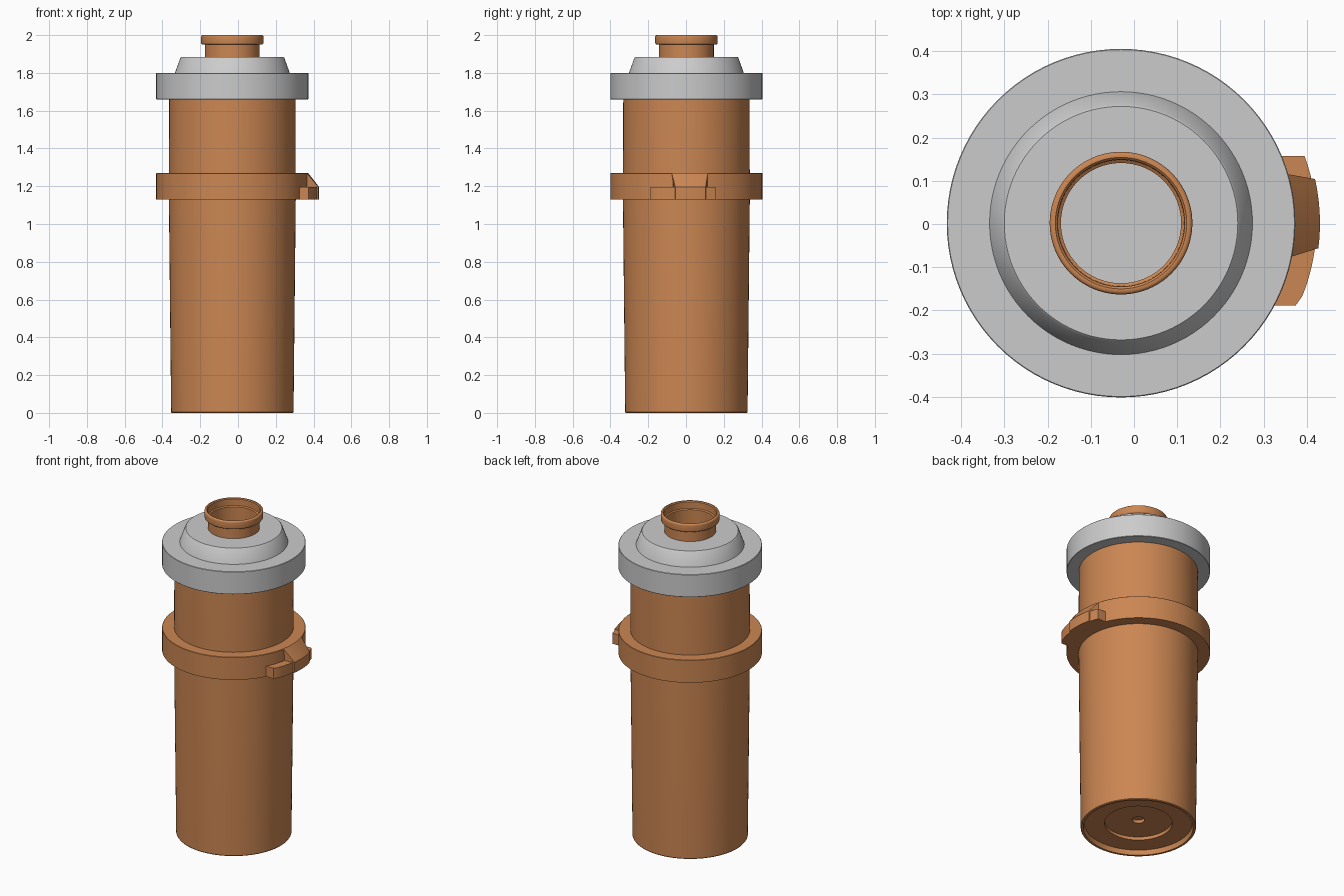
import bpy, bmesh, math

if "Cube" in bpy.data.objects:
    bpy.data.objects.remove(bpy.data.objects["Cube"])

CX, CY = -0.03, 0.002
SEG = 96

orange = bpy.data.materials.new("orange_plastic")
orange.diffuse_color = (0.60, 0.24, 0.085, 1)
orange.use_nodes = True
orange.node_tree.nodes["Principled BSDF"].inputs["Base Color"].default_value = orange.diffuse_color


def finish(name, bm, mat=None):
    bmesh.ops.remove_doubles(bm, verts=bm.verts, dist=1e-5)
    bmesh.ops.recalc_face_normals(bm, faces=bm.faces)
    me = bpy.data.meshes.new(name)
    bm.to_mesh(me)
    bm.free()
    ob = bpy.data.objects.new(name, me)
    bpy.context.collection.objects.link(ob)
    ob.location = (CX, CY, 0)
    if mat:
        me.materials.append(mat)
    bpy.ops.object.select_all(action='DESELECT')
    ob.select_set(True)
    bpy.context.view_layer.objects.active = ob
    bpy.ops.object.shade_smooth_by_angle(angle=math.radians(30))
    return ob


def lathe(name, profile, mat=None, closed=False):
    """Spin an (r, z) profile around the vertical axis."""
    bm = bmesh.new()
    vs = [bm.verts.new((r, 0, z)) for r, z in profile]
    pairs = list(zip(vs, vs[1:])) + ([(vs[-1], vs[0])] if closed else [])
    es = [bm.edges.new(p) for p in pairs]
    bmesh.ops.spin(bm, geom=vs + es, axis=(0, 0, 1), cent=(0, 0, 0),
                   angle=math.tau, steps=SEG)
    return finish(name, bm, mat)


def prism(bm, bottom, top):
    """Solid between two loops of equal length."""
    a = [bm.verts.new(p) for p in bottom]
    b = [bm.verts.new(p) for p in top]
    bm.faces.new(a[::-1])
    bm.faces.new(b)
    n = len(a)
    for i in range(n):
        bm.faces.new((a[i], a[(i + 1) % n], b[(i + 1) % n], b[i]))


# Tapered body with stepped recess underneath
lathe("body", [(0, 0.07), (0.035, 0.07), (0.035, 0.05), (0.19, 0.05), (0.19, 0.03),
               (0.303, 0.03), (0.308, 0), (0.321, 0), (0.324, 0.004),
               (0.336, 1.15), (0.334, 1.70), (0, 1.70)], orange)

# Collar around the body
lathe("collar", [(0.32, 1.13), (0.403, 1.13), (0.403, 1.268), (0.401, 1.27),
                 (0.32, 1.27)], orange, closed=True)

# Grey cap with raised cone and a well inside the neck
lathe("cap", [(0, 1.66), (0.401, 1.66), (0.403, 1.662), (0.403, 1.798), (0.401, 1.80),
              (0.304, 1.80), (0.275, 1.88), (0.270, 1.885), (0.143, 1.885),
              (0.143, 1.80), (0, 1.80)])

# Open neck with rounded lip
bead = [(0.156 + 0.009 * math.cos(a), z + 0.009 * math.sin(a))
        for z, a0 in ((1.959, -90), (1.991, 0))
        for a in [math.radians(a0 + 22.5 * k) for k in range(5)]]
lathe("neck", [(0.139, 1.79), (0.145, 1.79), (0.145, 1.95)] + bead +
      [(0.152, 2.0), (0.147, 1.995), (0.146, 1.955), (0.139, 1.95)], orange, closed=True)

# Latch: curved base plate following the collar
bm = bmesh.new()
ro, y0, y1 = 0.452, -0.19, 0.155
outer = []
for i in range(17):
    y = y0 + (y1 - y0) * i / 16
    outer.append((math.sqrt(ro * ro - y * y), y))
outer[0] = (outer[0][0] - 0.006, y0)
loop = [(0.34, y0)] + outer + [(0.34, y1)]
prism(bm, [(x, y, 1.13) for x, y in loop], [(x, y, 1.195) for x, y in loop])
finish("latch_base", bm, orange)

# Latch: sloped thumb wedge
bm = bmesh.new()
n = 8
side = []
for i in range(n + 1):
    t = i / n
    yi, yo = -0.077 + 0.19 * t, -0.058 + 0.16 * t
    xo = math.sqrt(0.46 ** 2 - yo * yo)
    xi = math.sqrt(0.403 ** 2 - yi * yi)
    side.append([bm.verts.new(p) for p in
                 ((0.37, yi, 1.13), (xo, yo, 1.13), (xo, yo, 1.195),
                  (xi, yi, 1.268), (0.37, yi, 1.268))])
for a, b in zip(side, side[1:]):
    for k in range(5):
        bm.faces.new((a[k], a[(k + 1) % 5], b[(k + 1) % 5], b[k]))
bm.faces.new(side[0])
bm.faces.new(side[-1][::-1])
finish("latch_wedge", bm, orange)
